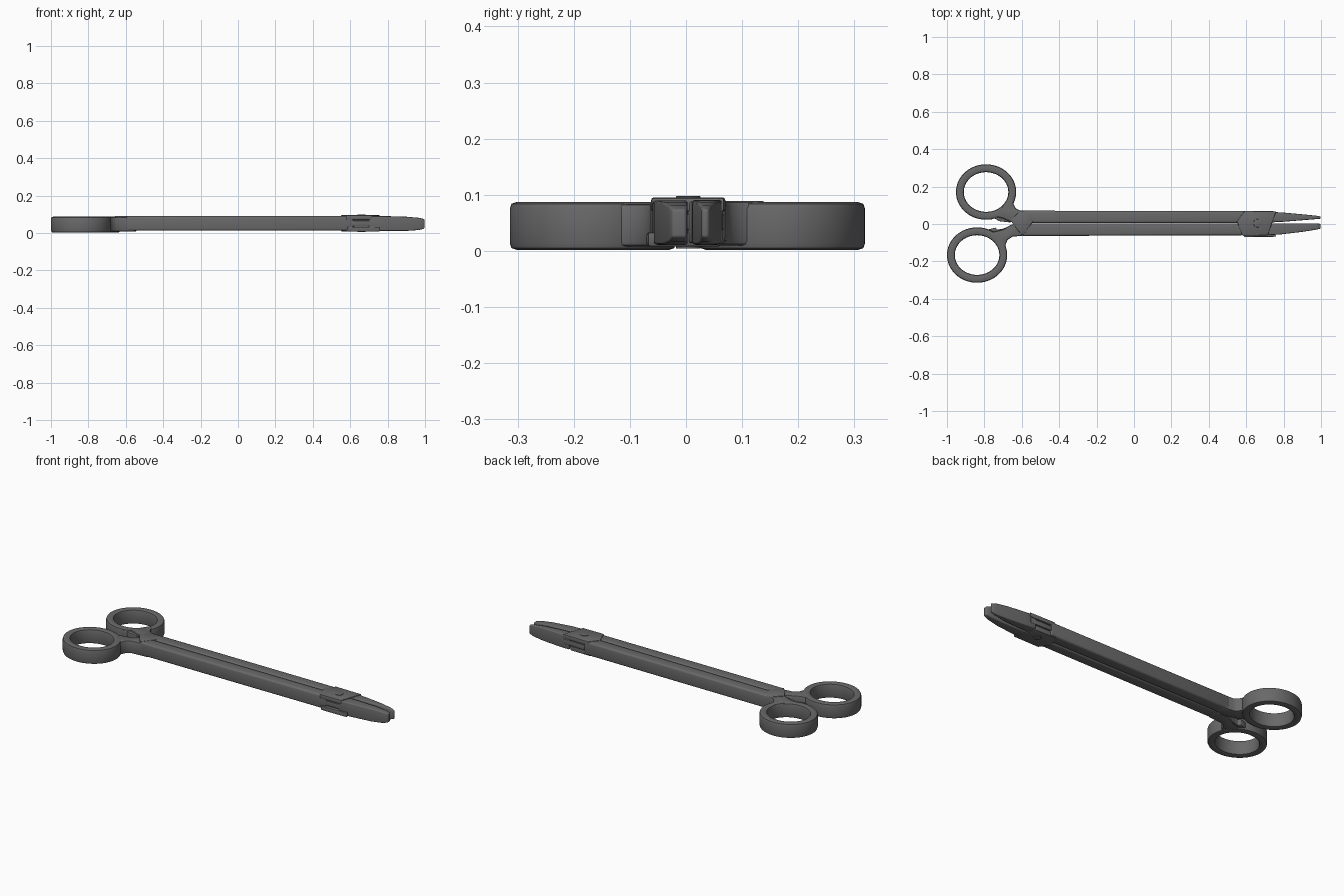
import bpy, bmesh, math
from mathutils import Vector

if "Cube" in bpy.data.objects:
    bpy.data.objects.remove(bpy.data.objects["Cube"])

steel = bpy.data.materials.new("dark grey steel")
steel.diffuse_color = (0.14, 0.14, 0.14, 1)
steel.use_nodes = True
steel.node_tree.nodes["Principled BSDF"].inputs["Base Color"].default_value = steel.diffuse_color


def finish(name, bm, bevel=0.0, seg=2):
    """Bevel the sharp edges, recalculate normals and make the object."""
    bmesh.ops.recalc_face_normals(bm, faces=bm.faces)
    if bevel:
        edges = [e for e in bm.edges if len(e.link_faces) == 2
                 and e.calc_face_angle(0) > math.radians(40)]
        bmesh.ops.bevel(bm, geom=edges, offset=bevel, segments=seg, profile=0.5,
                        affect='EDGES', clamp_overlap=True)
    me = bpy.data.meshes.new(name)
    bm.to_mesh(me)
    bm.free()
    me.materials.append(steel)
    ob = bpy.data.objects.new(name, me)
    bpy.context.collection.objects.link(ob)
    bpy.ops.object.select_all(action='DESELECT')
    ob.select_set(True)
    bpy.context.view_layer.objects.active = ob
    bpy.ops.object.shade_smooth_by_angle(angle=math.radians(35))
    return ob


def prism(name, outline, z0, z1, bevel=0.006, seg=2):
    """Extrude a top-view outline from z0 to z1."""
    bm = bmesh.new()
    face = bm.faces.new([bm.verts.new((x, y, z0)) for x, y in outline])
    ext = bmesh.ops.extrude_face_region(bm, geom=[face])["geom"]
    bmesh.ops.translate(bm, vec=(0, 0, z1 - z0),
                        verts=[v for v in ext if isinstance(v, bmesh.types.BMVert)])
    return finish(name, bm, bevel, seg)


def loft(name, sections, bevel):
    """Join rectangular sections (x, y0, y1, z0, z1) along x."""
    bm = bmesh.new()
    rows = [[bm.verts.new((x, y, z)) for y, z in ((a, c), (b, c), (b, d), (a, d))]
            for x, a, b, c, d in sections]
    for r, s in zip(rows, rows[1:]):
        for i in range(4):
            j = (i + 1) % 4
            bm.faces.new((r[i], r[j], s[j], s[i]))
    bm.faces.new(rows[0])
    bm.faces.new(rows[-1])
    return finish(name, bm, bevel, 3)


def ring(name, cx, cy, z0, z1):
    """Finger ring: rounded band swept round a slightly oval path."""
    w, b, n = 0.042, 0.012, 64
    prof = [(0, z0 + b), (0.003, z0 + 0.003), (b, z0), (w - b, z0), (w - 0.003, z0 + 0.003),
            (w, z0 + b), (w, z1 - b), (w - 0.003, z1 - 0.003), (w - b, z1),
            (b, z1), (0.003, z1 - 0.003), (0, z1 - b)]
    bm = bmesh.new()
    loops = []
    for k in range(n):
        t = 2 * math.pi * k / n
        loops.append([bm.verts.new((cx + (0.119 + r) * math.cos(t),
                                    cy + (0.106 + r) * math.sin(t), z)) for r, z in prof])
    m = len(prof)
    for k in range(n):
        p, q = loops[k], loops[(k + 1) % n]
        for i in range(m):
            bm.faces.new((p[i], p[(i + 1) % m], q[(i + 1) % m], q[i]))
    return finish(name, bm)


def flip(pts):
    return [(x, -y) for x, y in pts]


# Finger rings
ring("upper_finger_ring", -0.791, 0.171, 0.002, 0.087)
ring("lower_finger_ring", -0.839, -0.166, 0.002, 0.087)

# Shanks joining the rings to the long shafts
prism("upper_shank", [(-0.655, 0.15), (-0.645, 0.108), (-0.632, 0.084), (-0.61, 0.072),
                      (-0.56, 0.07), (-0.54, 0.008), (-0.6, 0.0), (-0.66, 0.012),
                      (-0.7, 0.03), (-0.755, 0.044), (-0.71, 0.085), (-0.68, 0.13)],
      0.01, 0.089, 0.008)
prism("lower_shank", [(-0.695, -0.17), (-0.688, -0.115), (-0.676, -0.085), (-0.65, -0.068),
                      (-0.6, -0.063), (-0.55, -0.06), (-0.54, -0.002), (-0.62, 0.005),
                      (-0.66, -0.005), (-0.7, -0.03), (-0.77, -0.045), (-0.72, -0.1)],
      0.008, 0.084, 0.008)

# Ratchet cover overlapping the other shaft, and the two catch arms
cover = [(-0.66, 0.018), (-0.62, -0.035), (-0.598, -0.06), (-0.585, -0.05), (-0.54, 0.012),
         (-0.56, 0.06), (-0.62, 0.06)]
prism("ratchet_cover", cover, 0.045, 0.092, 0.003)
prism("upper_catch", [(-0.80, 0.034), (-0.765, 0.022), (-0.75, 0.032), (-0.72, 0.015),
                      (-0.66, 0.008), (-0.66, 0.04), (-0.74, 0.055)], 0.042, 0.08, 0.003)
prism("lower_catch", [(-0.80, -0.034), (-0.74, -0.019), (-0.73, -0.03), (-0.70, -0.025),
                      (-0.66, -0.008), (-0.66, -0.05), (-0.75, -0.055)], 0.012, 0.05, 0.003)

# Two long shafts with rounded edges
loft("upper_shaft", [(-0.62, 0.005, 0.071, 0.012, 0.091), (0.62, 0.005, 0.07, 0.012, 0.092)], 0.011)
loft("lower_shaft", [(-0.6, -0.064, 0.004, 0.012, 0.09), (0.62, -0.06, 0.004, 0.012, 0.092)], 0.011)

# Box joint: recessed core with stepped layers and plates above and below
prism("joint_core", [(0.57, -0.052), (0.57, 0.06), (0.77, 0.056), (0.77, 0.014),
                     (0.73, 0.004), (0.74, -0.05)], 0.014, 0.088, 0.004)
plate = [(0.55, 0.014), (0.592, 0.07), (0.76, 0.068), (0.715, -0.061), (0.58, -0.062)]
prism("joint_top_plate", plate, 0.07, 0.095, 0.004)
prism("joint_bottom_plate", flip(plate), 0.008, 0.033, 0.004)
prism("joint_middle_layer", [(0.6, -0.06), (0.6, 0.068), (0.755, 0.066),
                             (0.735, 0.0), (0.74, -0.058)], 0.037, 0.066, 0.003)

# Pivot pin
disc = [(0.66 + 0.022 * math.cos(i * math.pi / 12), 0.004 + 0.022 * math.sin(i * math.pi / 12))
        for i in range(24)]
prism("pivot_pin", disc, 0.004, 0.098, 0.002)

# Tapering jaws with blunt tips
loft("upper_jaw", [(0.72, 0.01, 0.066, 0.012, 0.091), (0.8, 0.012, 0.061, 0.011, 0.09),
                   (0.9, 0.02, 0.052, 0.011, 0.087), (0.97, 0.026, 0.045, 0.016, 0.081),
                   (0.997, 0.028, 0.041, 0.024, 0.074)], 0.005)
loft("lower_jaw", [(0.7, -0.06, 0.002, 0.012, 0.09), (0.78, -0.056, 0.003, 0.011, 0.09),
                   (0.9, -0.042, 0.003, 0.011, 0.087), (0.97, -0.031, 0.003, 0.016, 0.081),
                   (0.997, -0.025, 0.001, 0.024, 0.074)], 0.005)
